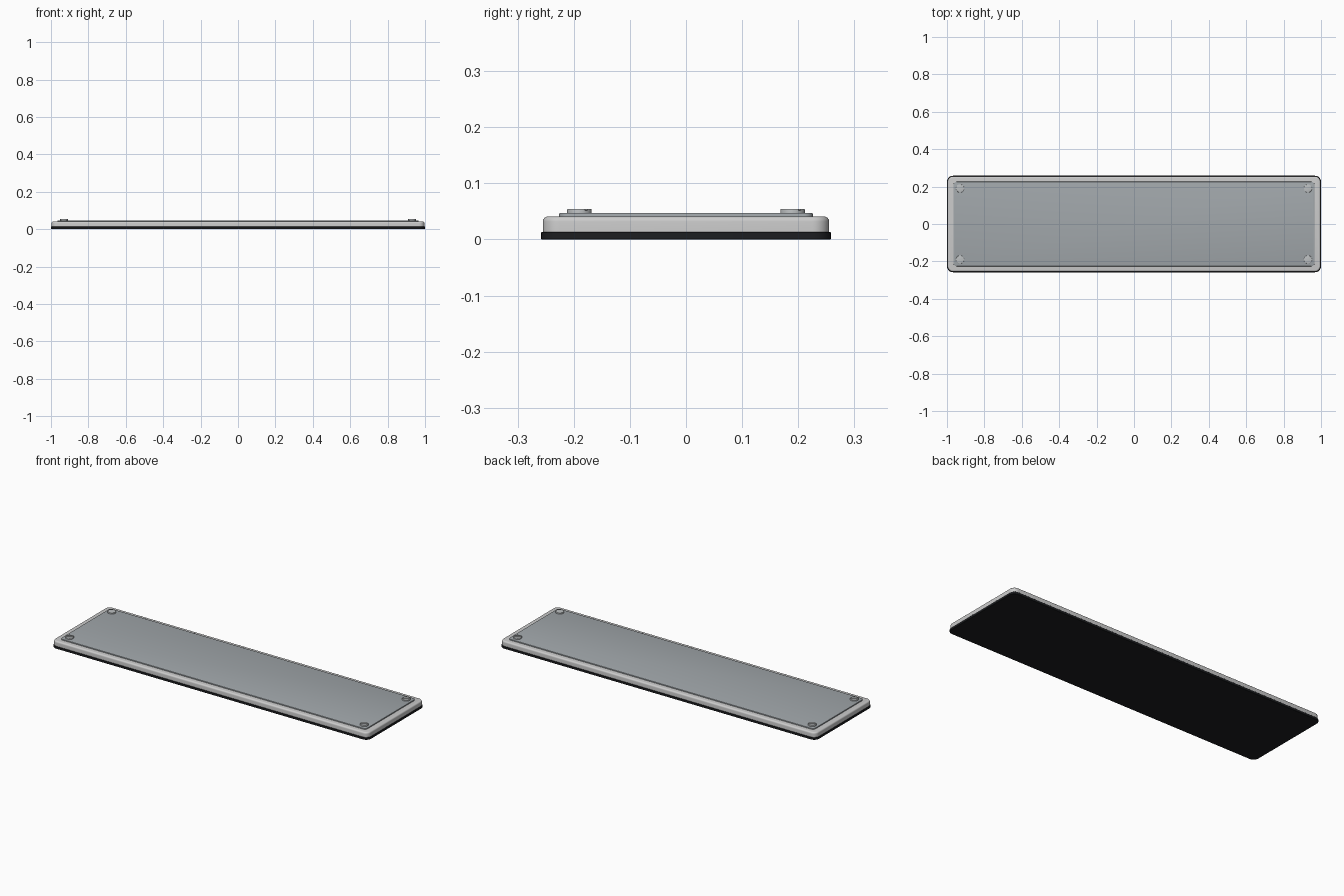
import bpy, bmesh, math

if "Cube" in bpy.data.objects:
    bpy.data.objects.remove(bpy.data.objects["Cube"])


def material(name, rgb):
    m = bpy.data.materials.new(name)
    m.diffuse_color = (*rgb, 1)
    m.use_nodes = True
    m.node_tree.nodes["Principled BSDF"].inputs["Base Color"].default_value = m.diffuse_color
    return m


def finish(ob, mat):
    if mat:
        ob.data.materials.append(mat)
    bpy.ops.object.select_all(action='DESELECT')
    ob.select_set(True)
    bpy.context.view_layer.objects.active = ob
    bpy.ops.object.shade_smooth_by_angle(angle=math.radians(35))


def slab(name, hx, hy, radius, layers, mat, seg=8):
    """Rounded rectangle stacked in layers of (inset, z)."""
    bm = bmesh.new()
    rings = []
    for inset, z in layers:
        r = radius - inset
        ring = []
        for k, (sx, sy) in enumerate([(1, 1), (-1, 1), (-1, -1), (1, -1)]):
            for i in range(seg + 1):
                a = math.pi / 2 * (k + i / seg)
                ring.append(bm.verts.new((sx * (hx - radius) + r * math.cos(a),
                                          sy * (hy - radius) + r * math.sin(a), z)))
        rings.append(ring)
    n = len(rings[0])
    for lo, hi in zip(rings, rings[1:]):
        for i in range(n):
            j = (i + 1) % n
            bm.faces.new((lo[i], lo[j], hi[j], hi[i]))
    bm.faces.new(rings[0][::-1])
    bm.faces.new(rings[-1])
    me = bpy.data.meshes.new(name)
    bm.to_mesh(me)
    bm.free()
    ob = bpy.data.objects.new(name, me)
    bpy.context.collection.objects.link(ob)
    finish(ob, mat)
    return ob


def fillet(z0, z1, r, steps=5):
    """Straight side with a rounded top edge."""
    arc = [math.pi / 2 * i / steps for i in range(steps + 1)]
    return [(0, z0)] + [(r * (1 - math.cos(a)), z1 - r + r * math.sin(a)) for a in arc]


black = material("rubber_black", (0.012, 0.013, 0.015))
light = material("housing_light_grey", (0.62, 0.64, 0.63))
panel = material("panel_grey", (0.36, 0.39, 0.41))
metal = material("screw_metal", (0.5, 0.52, 0.53))

# Gasket, housing and face panel
slab("gasket", 1.0, 0.258, 0.032,
     [(0.001, 0), (0, 0.001), (0, 0.012), (0.001, 0.013)], black)
slab("housing", 0.997, 0.255, 0.03, fillet(0.012, 0.041, 0.009), light)
slab("face_panel", 0.965, 0.226, 0.016, fillet(0.036, 0.047, 0.002, 3), panel)

# Slotted screws in the four corners
for label, sx, sy in [("front_left", -1, -1), ("front_right", 1, -1),
                      ("back_left", -1, 1), ("back_right", 1, 1)]:
    loc = (sx * 0.93, sy * 0.19)
    screw = slab("screw_" + label, 0.022, 0.022, 0.022,
                 fillet(0.044, 0.0545, 0.002, 3), metal)
    screw.location = (*loc, 0)
    bpy.ops.mesh.primitive_cube_add(size=1, location=(*loc, 0.0545))
    cutter = bpy.context.object
    cutter.name = "slot_cutter_" + label
    cutter.scale = (0.06, 0.005, 0.006)
    cutter.rotation_euler.z = math.radians(35)
    cutter.hide_render = True
    cutter.display_type = 'WIRE'
    mod = screw.modifiers.new("slot", 'BOOLEAN')
    mod.operation = 'DIFFERENCE'
    mod.object = cutter
    # Full-radius corners leave doubled points, so merge them
    bm = bmesh.new()
    bm.from_mesh(screw.data)
    bmesh.ops.remove_doubles(bm, verts=bm.verts, dist=1e-5)
    bm.to_mesh(screw.data)
    bm.free()
    bpy.context.view_layer.objects.active = screw
    bpy.ops.object.select_all(action='DESELECT')
    screw.select_set(True)
    bpy.ops.object.modifier_move_to_index(modifier="slot", index=0)
    bpy.ops.object.modifier_apply(modifier="slot")
    bpy.data.objects.remove(cutter)
